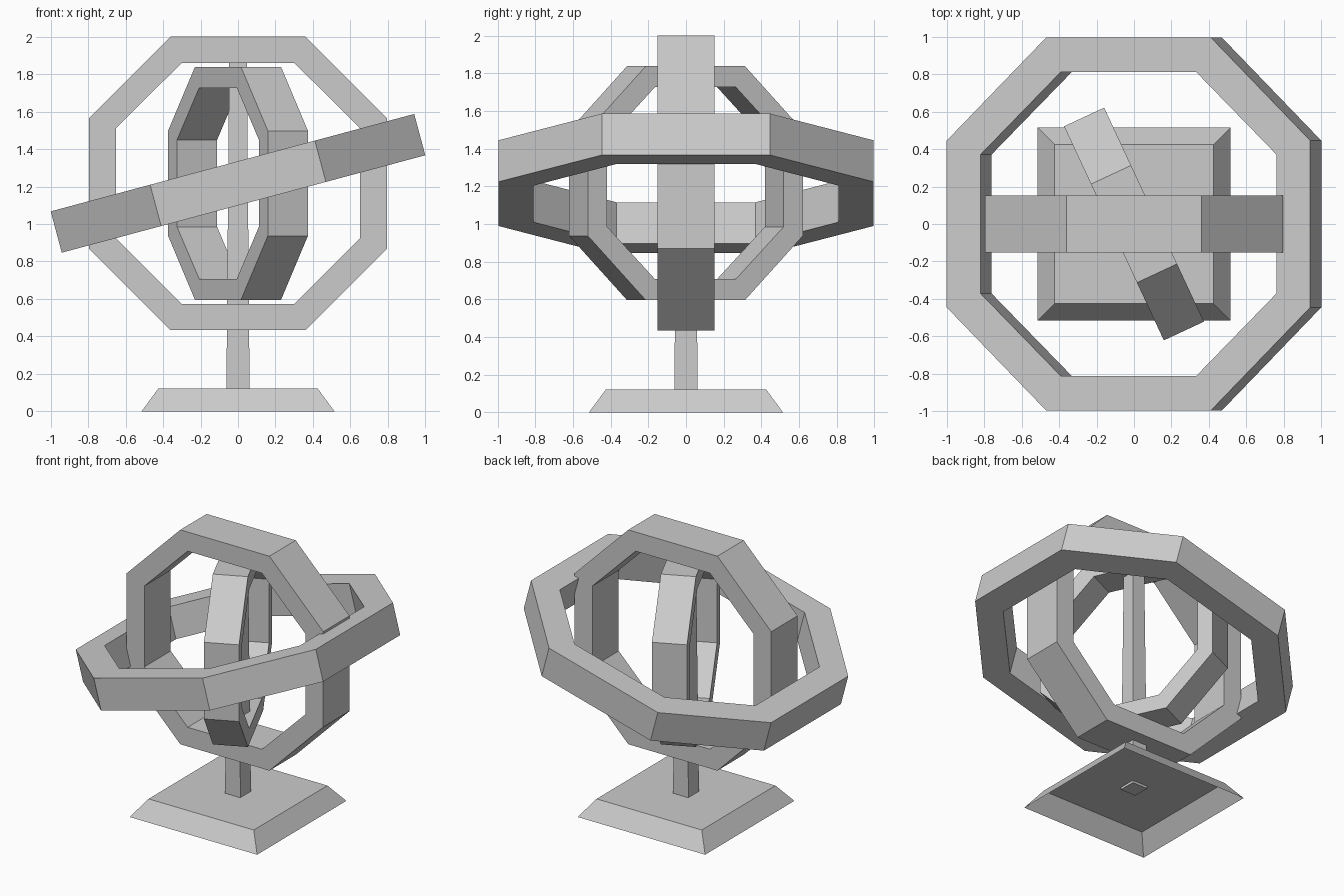
import bpy
import bmesh
from math import radians

cube = bpy.data.objects.get("Cube")
if cube:
    bpy.data.objects.remove(cube, do_unlink=True)

GREY = (0.6, 0.6, 0.6, 1.0)
grey = bpy.data.materials.new("plain grey")
grey.use_nodes = True
grey.diffuse_color = GREY
grey.node_tree.nodes["Principled BSDF"].inputs["Base Color"].default_value = GREY

CENTRE = 1.217


def finish(bm, name, location=(0, 0, 0), turn=(0, 0, 0)):
    mesh = bpy.data.meshes.new(name)
    bm.to_mesh(mesh)
    bm.free()
    mesh.materials.append(grey)
    obj = bpy.data.objects.new(name, mesh)
    obj.location = location
    obj.rotation_euler = [radians(a) for a in turn]
    bpy.context.collection.objects.link(obj)
    return obj


def octagon(bm, rx, ry, flat_x, flat_y, z):
    """Loop of eight corners: half sizes and half lengths of the flats."""
    quarter = [(rx, flat_y), (flat_x, ry)]
    points = quarter + [(-x, y) for x, y in reversed(quarter)]
    points += [(-x, -y) for x, y in points]
    return [bm.verts.new((x, y, z)) for x, y in points]


def ring(name, outer, inner, depth, turn):
    """Flat-sided octagonal hoop with a rectangular section."""
    bm = bmesh.new()
    loops = [octagon(bm, *size, z) for size, z in
             ((outer, -depth), (outer, depth), (inner, depth), (inner, -depth))]
    for a, b in zip(loops, loops[1:] + loops[:1]):
        for i in range(8):
            j = (i + 1) % 8
            bm.faces.new((a[i], a[j], b[j], b[i]))
    bmesh.ops.recalc_face_normals(bm, faces=bm.faces)
    return finish(bm, name, (0, 0, CENTRE), turn)


def taper(name, low, high, bottom, top, open_bottom=False):
    """Square block narrowing from half width low to half width high."""
    bm = bmesh.new()
    bmesh.ops.create_cube(bm, size=2)
    for v in bm.verts:
        half = high if v.co.z > 0 else low
        v.co = (v.co.x * half, v.co.y * half, top if v.co.z > 0 else bottom)
    if open_bottom:
        under = [f for f in bm.faces if f.normal.z < -0.9]
        bmesh.ops.delete(bm, geom=under, context='FACES_ONLY')
    return finish(bm, name)


# Stand: hollow sloped foot and a slim tapered post
taper("base", 0.515, 0.425, 0, 0.122, open_bottom=True)
taper("post", 0.062, 0.047, 0.105, 1.88)

# Three nested hoops: upright, tilted outer, and turned inner
ring("upright_ring", (0.795, 0.783, 0.36, 0.348), (0.65, 0.643, 0.3, 0.295),
     0.152, (90, 0, 0))
ring("tilted_ring", (1.004, 0.995, 0.455, 0.445), (0.818, 0.81, 0.375, 0.37),
     0.114, (0, -15, 0))
ring("inner_ring", (0.63, 0.622, 0.29, 0.28), (0.517, 0.51, 0.237, 0.232),
     0.118, (90, 0, -65))
